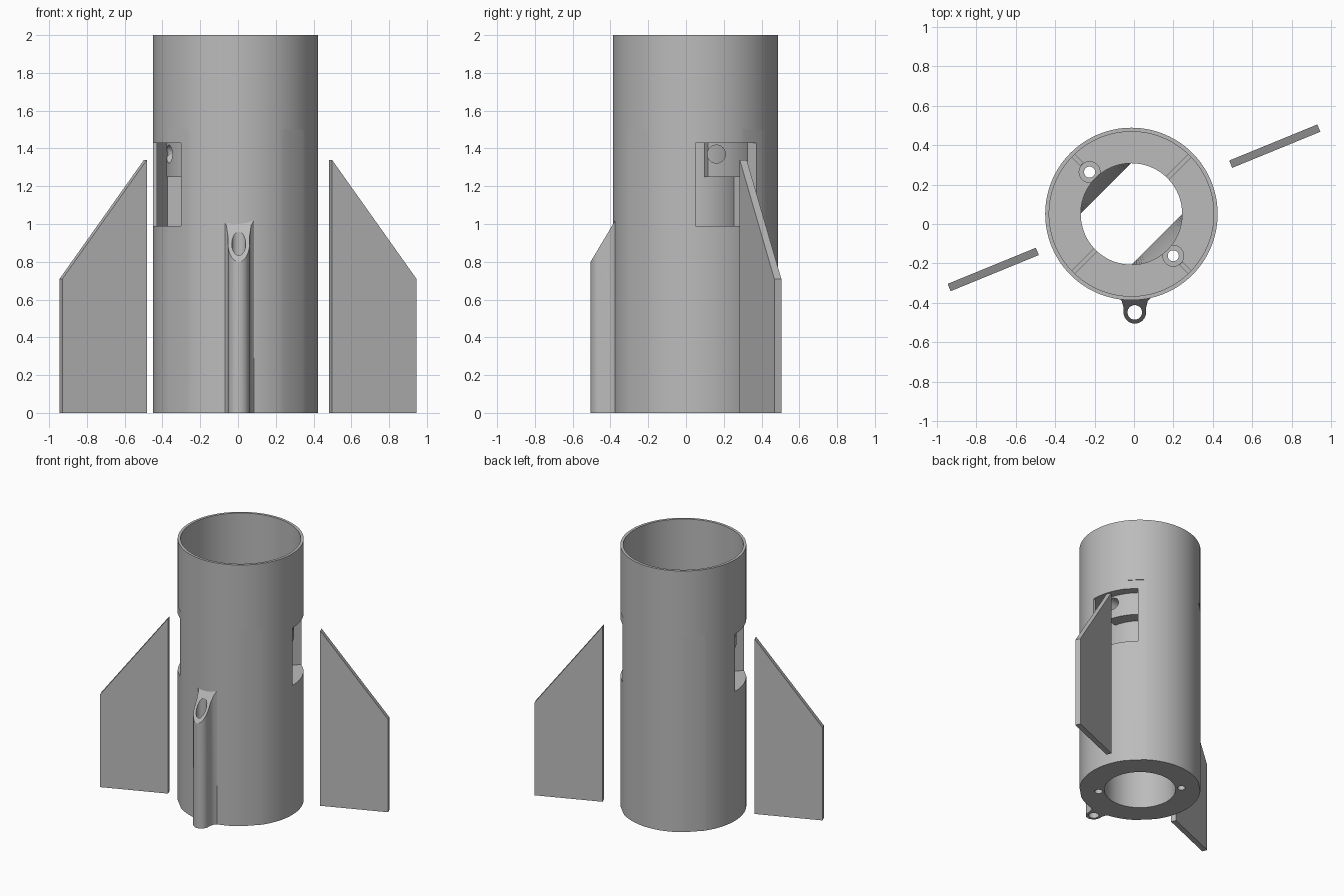
import bpy, bmesh
from math import sin, cos, radians, pi
from mathutils import Matrix, Vector

if "Cube" in bpy.data.objects:
    bpy.data.objects.remove(bpy.data.objects["Cube"])

CX, CY = -0.013, 0.051          # tube axis
OUTER, INNER, BORE = 0.437, 0.417, 0.257
SHOULDER = 1.5                  # top of the thick lower body

grey = bpy.data.materials.new("plain_grey")
grey.use_nodes = True
grey.diffuse_color = (0.5, 0.5, 0.5, 1)
grey.node_tree.nodes["Principled BSDF"].inputs["Base Color"].default_value = (0.5, 0.5, 0.5, 1)


def add_object(name, bm):
    bmesh.ops.recalc_face_normals(bm, faces=bm.faces)
    mesh = bpy.data.meshes.new(name)
    bm.to_mesh(mesh)
    bm.free()
    mesh.materials.append(grey)
    ob = bpy.data.objects.new(name, mesh)
    bpy.context.collection.objects.link(ob)
    return ob


def prism(name, outline, z0, z1):
    """Upright prism over an outline; z1 may be a function of x, y."""
    bm = bmesh.new()
    top = z1 if callable(z1) else (lambda x, y: z1)
    low = [bm.verts.new((x, y, z0)) for x, y in outline]
    high = [bm.verts.new((x, y, top(x, y))) for x, y in outline]
    bm.faces.new(low)
    bm.faces.new(high)
    n = len(outline)
    for i in range(n):
        j = (i + 1) % n
        bm.faces.new((low[i], low[j], high[j], high[i]))
    return add_object(name, bm)


def arc(radius, start, end, step=3, cx=CX, cy=CY):
    n = max(1, round(abs(end - start) / step))
    angles = [radians(start + (end - start) * i / n) for i in range(n + 1)]
    return [(cx + radius * cos(a), cy + radius * sin(a)) for a in angles]


def circle(radius, cx=CX, cy=CY, step=3):
    return arc(radius, 0, 360, step, cx, cy)[:-1]


def sector(r0, r1, start, end):
    return arc(r0, start, end) + arc(r1, end, start)


def cut(target, cutter):
    mod = target.modifiers.new("cut", 'BOOLEAN')
    mod.operation, mod.solver, mod.object = 'DIFFERENCE', 'EXACT', cutter
    bpy.context.view_layer.objects.active = target
    bpy.ops.object.modifier_apply(modifier=mod.name)
    bpy.data.objects.remove(cutter)


def smooth(ob, angle=25):
    bpy.ops.object.select_all(action='DESELECT')
    ob.select_set(True)
    bpy.context.view_layer.objects.active = ob
    bpy.ops.object.shade_smooth_by_angle(angle=radians(angle))


# Lower body: thick tube with four narrow flats on the diagonals
outline = []
for a in range(0, 360, 3):
    if abs(a % 90 - 45) < 8:
        continue
    outline.append((CX + OUTER * cos(radians(a)), CY + OUTER * sin(radians(a))))
body = prism("lower_body", outline, 0, SHOULDER)
cut(body, prism("bore_cutter", circle(BORE), -0.1, 1.6))

for turn in (0, 180):
    # side window with a chamber behind the wall
    cut(body, prism("window_cutter", sector(0.275, 0.6, turn, turn + 48), 0.99, 1.43))
    cut(body, prism("chamber_cutter", sector(0.275, INNER, turn - 30, turn + 10), 0.99, 1.43))
    # cord hole with a wider mouth
    a = radians(turn + 135)
    hx, hy = CX + 0.3 * cos(a), CY + 0.3 * sin(a)
    cut(body, prism("cord_hole_cutter", circle(0.028, hx, hy, 15), -0.1, 1.6))
    cut(body, prism("mouth_cutter", circle(0.053, hx, hy, 15), 1.3, 1.6))
smooth(body)

# Upper tube: thin wall above the shoulder
upper = prism("upper_tube", circle(OUTER), SHOULDER, 2)
cut(upper, prism("upper_cutter", circle(INNER), 1.4, 2.1))
smooth(upper)

for side, turn in (("left", 0), ("right", 180)):
    sign = 1 if turn == 0 else -1

    # Tie block inside each window, with a cross hole
    block = prism(side + "_tie_block", sector(0.27, 0.37, turn + 10, turn + 48), 1.25, 1.435)
    bm = bmesh.new()
    place = Matrix.Translation((CX + sign * 0.32, CY + sign * 0.11, 1.37)) @ Matrix.Rotation(pi / 2, 4, 'Y')
    bmesh.ops.create_cone(bm, cap_ends=True, segments=24, radius1=0.048, radius2=0.048,
                          depth=0.3, matrix=place)
    cut(block, add_object("tie_hole_cutter", bm))
    smooth(block)

    # Sloped stop in the bore, from an arc down to a chord
    rim = arc(BORE + 0.002, turn + 90, turn + 180)
    n = len(rim) - 1
    first, last = Vector(rim[0]), Vector(rim[-1])
    chord = [first.lerp(last, i / n) for i in range(n + 1)]
    bm = bmesh.new()
    rows = [[bm.verts.new((p[0], p[1], z)) for p in pts]
            for pts, z in ((rim, 1.45), (chord, 1.1), (rim, 0.75))]
    for r in range(3):
        upper_row, lower_row = rows[r], rows[(r + 1) % 3]
        for i in range(n):
            bm.faces.new((upper_row[i], upper_row[i + 1], lower_row[i + 1], lower_row[i]))
    bm.faces.new([row[0] for row in rows])
    bm.faces.new([row[-1] for row in rows])
    smooth(add_object(side + "_bore_stop", bm))

    # Thin raised ribs on the shoulder
    for kind, angle, r0 in (("plain", 45, BORE), ("cord", 135, 0.355)):
        a = radians(turn + angle)
        d, s = Vector((cos(a), sin(a))), Vector((-sin(a), cos(a))) * 0.012
        c = Vector((CX, CY))
        pts = [c + d * r0 - s, c + d * INNER - s, c + d * INNER + s, c + d * r0 + s]
        prism(f"{side}_{kind}_rib", pts, 1.45, SHOULDER + 0.008)

    # Fin: clipped plate standing clear of the body
    root, tip = Vector((0.49, 0.303)), Vector((0.937, 0.486))
    if sign < 0:
        root, tip = Vector((0, 0.164)) - root, Vector((0, 0.164)) - tip
    run = (tip - root).normalized()
    off = Vector((-run.y, run.x)) * 0.02
    length = (tip - root).length

    def fin_top(x, y):
        t = (Vector((x, y)) - root).dot(run) / length
        return 1.34 - 0.63 * t

    prism(side + "_fin", [root - off, tip - off, tip + off, root + off], 0, fin_top)

# Launch guide: small flared tube on the front with a slanted top
LX, LY = 0.004, -0.448
flare = [(0.085, -0.37), (0.066, -0.39), (0.058, -0.42)]
guide_outline = [(LX + x, y) for x, y in flare]
guide_outline += arc(0.057, 0, -180, 12, LX, LY)
guide_outline += [(LX - x, y) for x, y in reversed(flare)]
guide = prism("launch_guide", guide_outline, 0, lambda x, y: 1.0 + (y + 0.386) * 1.68)
cut(guide, prism("guide_cutter", circle(0.037, LX, LY, 12), -0.1, 1.2))
smooth(guide, 30)
